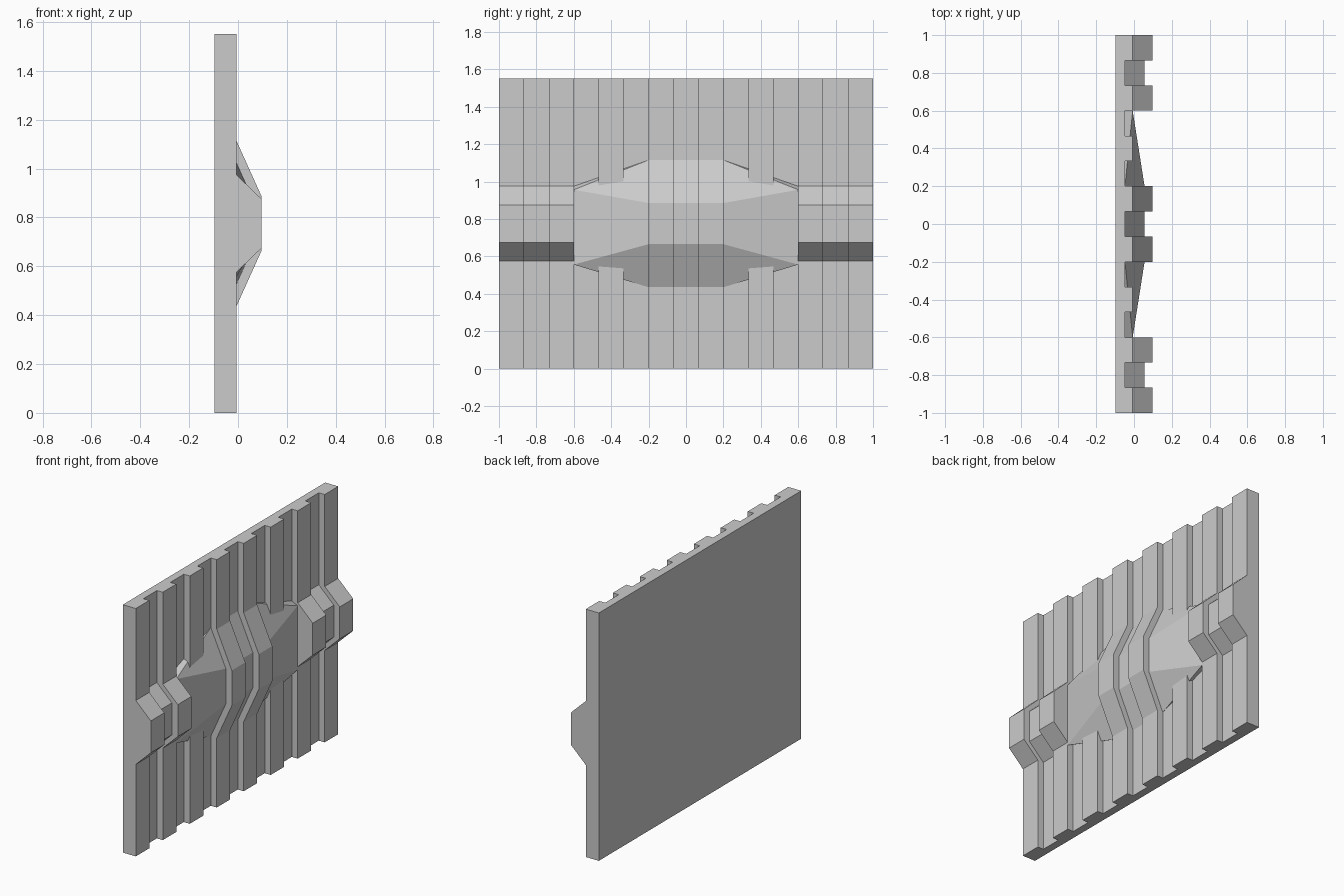
import bpy, bmesh

cube = bpy.data.objects.get("Cube")
if cube:
    bpy.data.objects.remove(cube, do_unlink=True)

grey = bpy.data.materials.new("plain_grey")
grey.use_nodes = True
colour = (0.6, 0.6, 0.6, 1)
grey.diffuse_color = colour
grey.node_tree.nodes["Principled BSDF"].inputs["Base Color"].default_value = colour

BACK, WALL, BULGE, STEP = -0.097, -0.007, 0.097, 0.041
HEIGHT, MID = 1.55, 0.775
RIBS = 15
WIDTH = 2 / RIBS


def finish(name, bm):
    bmesh.ops.recalc_face_normals(bm, faces=bm.faces[:])
    mesh = bpy.data.meshes.new(name)
    bm.to_mesh(mesh)
    bm.free()
    mesh.materials.append(grey)
    obj = bpy.data.objects.new(name, mesh)
    bpy.context.collection.objects.link(obj)
    return obj


def rib(name, index, profile):
    """Extrude an (x, z) profile across one rib width."""
    y = -1 + index * WIDTH
    bm = bmesh.new()
    face = bm.faces.new([bm.verts.new((x, y, z)) for x, z in profile])
    ext = bmesh.ops.extrude_face_region(bm, geom=[face])
    moved = [v for v in ext["geom"] if isinstance(v, bmesh.types.BMVert)]
    bmesh.ops.translate(bm, verts=moved, vec=(0, WIDTH, 0))
    finish(name, bm)


# Vertical ribs, alternately raised and recessed
for i in range(RIBS):
    drop = STEP if i % 2 else 0
    wall, top = WALL - drop, BULGE - drop
    profile = [(BACK, 0), (wall, 0)]
    from_centre = abs(i - RIBS // 2)
    if from_centre <= 1:      # tall central bulge
        outer, inner = 0.34, 0.11
    elif from_centre >= 5:    # narrow band at the ends
        outer, inner = 0.2, 0.1
    else:                     # plain wall behind the tapers
        outer = None
    if outer:
        profile += [(wall, MID - outer), (top, MID - inner),
                    (top, MID + inner), (wall, MID + outer)]
    profile += [(wall, HEIGHT), (BACK, HEIGHT)]
    rib(f"wall_rib_{i + 1}", i, profile)

# Tapered shoulders between the bulge and the bands
low = WALL - STEP
for name, side in (("front_taper", -1), ("back_taper", 1)):
    far, near = side * 0.6, side * 0.2
    points = []
    for s in (-1, 1):
        points += [(low, far, MID + s * 0.2),
                   (WALL, far, MID - 0.019 + s * 0.2),
                   (low, near, MID + s * 0.34),
                   (BULGE - STEP, near, MID + s * 0.11)]
    bm = bmesh.new()
    for p in points:
        bm.verts.new(p)
    bmesh.ops.convex_hull(bm, input=bm.verts[:])
    bmesh.ops.dissolve_limit(bm, angle_limit=0.01, verts=bm.verts[:], edges=bm.edges[:])
    finish(name, bm)
